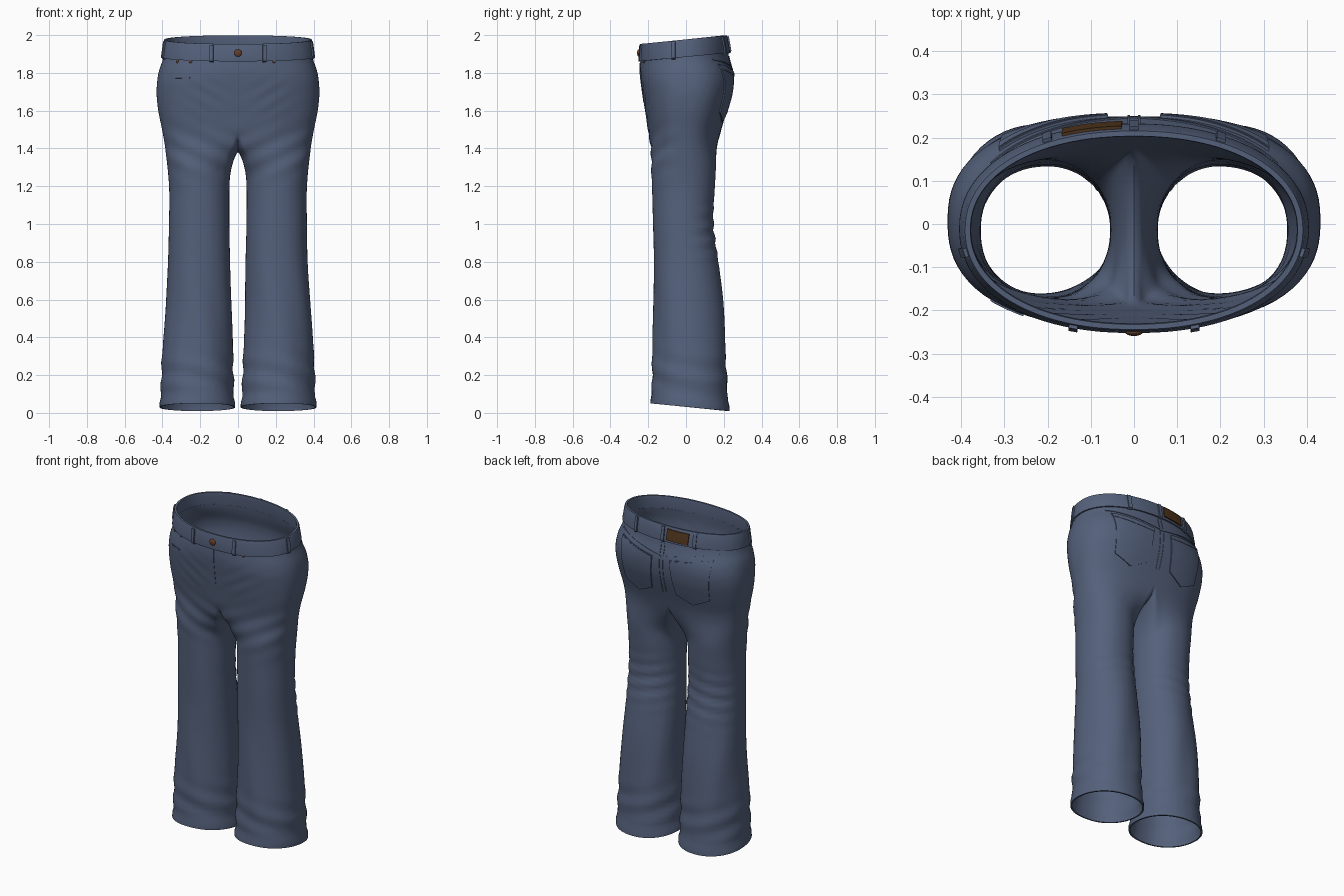
import bpy, bmesh, math
from mathutils import Vector
from mathutils.bvhtree import BVHTree

if "Cube" in bpy.data.objects:
    bpy.data.objects.remove(bpy.data.objects["Cube"])


def material(name, rgb):
    m = bpy.data.materials.new(name)
    m.use_nodes = True
    m.diffuse_color = (*rgb, 1)
    bsdf = m.node_tree.nodes["Principled BSDF"]
    bsdf.inputs["Base Color"].default_value = (*rgb, 1)
    bsdf.inputs["Roughness"].default_value = 0.8
    return m


DENIM = material("denim blue", (0.09, 0.12, 0.2))
LEATHER = material("brown leather", (0.08, 0.036, 0.012))
COPPER = material("copper", (0.13, 0.05, 0.02))

# Silhouette: height, half width, front y, back y
OUTLINE = [(0, .41, -.183, .225), (.2, .405, -.18, .215), (.4, .395, -.175, .208),
           (.6, .383, -.17, .195), (.8, .37, -.17, .17), (1, .365, -.175, .145),
           (1.2, .365, -.18, .153), (1.4, .385, -.19, .168), (1.5, .402, -.202, .187),
           (1.6, .422, -.217, .217), (1.7, .431, -.231, .243), (1.8, .421, -.243, .248),
           (1.88, .396, -.241, .228), (2, .382, -.236, .209)]
SPLIT, ARCH = 1.5, 1.385          # where the hips divide, and the top of the gap
OUTER, INNER, LEG_ROWS, HIP_ROWS = 44, 18, 66, 20


def outline(z):
    """Smoothly interpolated half width, front y and back y."""
    z = max(0, min(1.999, z))
    i = max(k for k in range(len(OUTLINE) - 1) if OUTLINE[k][0] <= z)
    rows = [OUTLINE[max(0, min(len(OUTLINE) - 1, i + k))] for k in (-1, 0, 1, 2)]
    a, b, c, d = rows
    h = c[0] - b[0]
    t = (z - b[0]) / h
    out = []
    for j in (1, 2, 3):
        m0 = (c[j] - a[j]) / (c[0] - a[0]) * h
        m1 = (d[j] - b[j]) / (d[0] - b[0]) * h
        out.append((2*t**3 - 3*t*t + 1) * b[j] + (t**3 - 2*t*t + t) * m0
                   + (3*t*t - 2*t**3) * c[j] + (t**3 - t*t) * m1)
    return out


def oval(angle, n):
    c, s = math.cos(angle), math.sin(angle)
    r = (abs(c)**n + abs(s)**n) ** (-1 / n)
    return c * r, s * r


def hip_point(angle, z, grow=0):
    w, front, back = outline(z)
    n = 2.5 - 0.35 * max(0, min(1, (z - 1.75) / .15))
    c, s = oval(angle, n)
    return c * (w + grow), (front + back) / 2 + s * ((back - front) / 2 + grow)


def leg_point(angle, z):
    w, front, back = outline(z)
    inside = 0.02 + 0.026 * min(1, z)
    c, s = oval(angle, 2.15)
    return (w + inside) / 2 + c * (w - inside) / 2, (front + back) / 2 + s * (back - front) / 2


def smooth(t):
    t = max(0, min(1, t))
    return t * t * (3 - 2 * t)


def bell(z, centre, width):
    return math.exp(-((z - centre) / width) ** 2)


def wrinkle(p):
    """Depth of the cloth folds at a point."""
    x, y, z = p
    side = abs(x)
    front, back = smooth(-y / .15), smooth(y / .12)
    d = .005 * bell(z, .95, .13) * back * math.sin(z * 80 + side * 14)
    d += .005 * bell(z, .2, .1) * math.sin(z * 48 + x * 13 + y * 9)
    d += .004 * bell(z, 1.38, .12) * front * math.sin(z * 55 - side * 28)
    d += .0035 * bell(z, 1.68, .1) * front * bell(side, .16, .1) * math.sin(z * 75 - side * 50)
    d += .003 * bell(z, .5, .35) * math.sin(x * 31 + z * 7 + y * 12)
    d += .006 * smooth((.075 - z - .1 * y) / .012)
    return d


def finish(name, bm, mat, thickness=0, offset=-1):
    mesh = bpy.data.meshes.new(name)
    bm.to_mesh(mesh)
    ob = bpy.data.objects.new(name, mesh)
    bpy.context.collection.objects.link(ob)
    mesh.materials.append(mat)
    bpy.ops.object.select_all(action="DESELECT")
    ob.select_set(True)
    bpy.context.view_layer.objects.active = ob
    if thickness:
        mod = ob.modifiers.new("cloth", "SOLIDIFY")
        mod.thickness, mod.offset = thickness, offset
        bpy.ops.object.modifier_apply(modifier=mod.name)
    bpy.ops.object.shade_smooth_by_angle(angle=math.radians(40))
    return ob


def add_grid(bm, rows, closed=False):
    vs = [[bm.verts.new(p) for p in row] for row in rows]
    n = len(rows[0])
    for a, b in zip(vs, vs[1:]):
        for i in range(n if closed else n - 1):
            j = (i + 1) % n
            bm.faces.new((a[i], a[j], b[j], b[i]))


# Trousers: each half is a hip sheet plus a leg tube, joined along the middle
def leg_column(k, sign):
    outer = k <= OUTER
    if outer:
        phi = math.pi * (k / OUTER - .5)
        theta, top_z, bias = phi * 130 / 90, SPLIT, 0
    else:
        u = (k - OUTER) / INNER
        theta = math.radians(130 + 100 * u)
        _, front, back = outline(SPLIT)
        mid, half = (front + back) / 2, (back - front) / 2
        fixed = (0, mid + half * math.cos(math.pi * u))
        bias = math.sin(math.pi * u)
        top_z = SPLIT - (SPLIT - ARCH) * bias
    pts = []
    hem = .032 - .1 * leg_point(theta, .03)[1]
    for r in range(LEG_ROWS + 1):
        z = top_z + (hem - top_z) * (r / LEG_ROWS) ** 1.2
        t = min(1, (top_z - z) / .24)
        w = smooth(t) * (1 - bias) + (1 - (1 - t) ** 3) * bias
        a, b = (hip_point(phi, z) if outer else fixed), leg_point(theta, z)
        pts.append((sign * (a[0] + (b[0] - a[0]) * w), a[1] + (b[1] - a[1]) * w, z))
    return pts


body = bmesh.new()
for sign in (1, -1):
    columns = [leg_column(k, sign) for k in range(OUTER + INNER)]
    add_grid(body, list(zip(*columns)), closed=True)
    rows = []
    for r in range(HIP_ROWS + 1):
        s = r / HIP_ROWS
        row = []
        for k in range(OUTER + 1):
            phi = math.pi * (k / OUTER - .5)
            z = SPLIT + .4 * s
            z += .1 * s * hip_point(phi, z)[1]
            x, y = hip_point(phi, z)
            row.append((sign * x, y, z))
        rows.append(row)
    add_grid(body, rows)
bmesh.ops.remove_doubles(body, verts=body.verts, dist=.0004)
crotch = [v for v in body.verts if 1.28 < v.co.z < 1.6 and abs(v.co.x) < .2]
for _ in range(6):
    bmesh.ops.smooth_vert(body, verts=crotch, factor=.4, use_axis_x=True,
                          use_axis_y=True, use_axis_z=True)
bmesh.ops.recalc_face_normals(body, faces=body.faces)
body.normal_update()
for v, move in [(v, v.normal * wrinkle(v.co)) for v in body.verts]:
    v.co += move

# Waistband: a thick slanted ring
band = bmesh.new()
profile = [(0, -.006), (0, .009), (.015, .011), (.08, .009), (.092, .006),
           (.092, -.006), (.08, -.009), (0, -.009), (0, -.006)]
rows = []
for lift, grow in profile:
    row = []
    for k in range(96):
        a = math.tau * k / 96
        y = hip_point(a, 1.93)[1]
        z = 1.885 + lift + .1 * y
        row.append((*hip_point(a, z, grow), z))
    rows.append(row)
add_grid(band, rows, closed=True)
bmesh.ops.remove_doubles(band, verts=band.verts, dist=.0001)
bmesh.ops.recalc_face_normals(band, faces=band.faces)

trees = [BVHTree.FromBMesh(body), BVHTree.FromBMesh(band)]
finish("trousers", body, DENIM, .009)
finish("waistband", band, DENIM)

FRONT, BACK, LEFT, RIGHT = -90, 90, 0, 180


def project(azimuth, lateral, z):
    """Drop a point onto the cloth from one side; lateral follows +x or +y."""
    a = math.radians(azimuth)
    out = Vector((math.cos(a), math.sin(a), 0))
    along = Vector((abs(out.y), abs(out.x), 0))
    start = along * lateral + out + Vector((0, 0, z))
    hits = [t.ray_cast(start, -out) for t in trees]
    return min((h for h in hits if h[0]), key=lambda h: h[3])[0]


def sheet(name, azimuth, fn, nu, nv, thickness, mat=DENIM):
    bm = bmesh.new()
    add_grid(bm, [[project(azimuth, *fn(i / nu, j / nv)) for i in range(nu + 1)]
                  for j in range(nv + 1)])
    return finish(name, bm, mat, thickness, 0)


def bar(name, azimuth, start, end, width, thickness, mat=DENIM, steps=16):
    """Straight strip lying on the cloth between two (lateral, z) points."""
    a, b = Vector(start), Vector(end)
    side = Vector((a.y - b.y, b.x - a.x)).normalized() * width
    return sheet(name, azimuth, lambda u, v: a.lerp(b, u) + side * (v - .5), steps, 3, thickness, mat)


# Back pockets, yoke seams and centre seam
for sign, label in ((1, "left"), (-1, "right")):
    def pocket(u, v, inset=0):
        s = 2 * u - 1
        x = .185 + s * (.125 - .022 * v)
        return sign * x, 1.825 + .02 * s - v * (.235 + .05 * (1 - abs(s)) + .02 * s)

    sheet(label + "_back_pocket", BACK, pocket, 20, 20, .013)
    sheet(label + "_pocket_hem", BACK, lambda u, v: pocket(u, .02 + .09 * v), 20, 3, .017)
    bar(label + "_yoke_seam", BACK, (0, 1.815), (sign * .33, 1.872), .007, .007)
    bar(label + "_centre_seam", BACK, (sign * .012, 1.89), (sign * .012, 1.58), .006, .006)

# Fly and coin pocket seams
bar("fly_seam", FRONT, (0, 1.855), (0, 1.64), .006, .005)
bar("coin_pocket_seam", FRONT, (-.33, 1.775), (-.255, 1.775), .007, .008)

# Belt loops and leather patch
loops = [(FRONT, .14), (FRONT, -.14), (LEFT, -.065), (RIGHT, -.065),
         (BACK, 0), (BACK, .2), (BACK, -.2)]
for azimuth, lateral in loops:
    y = project(azimuth, lateral, 1.93).y
    low = 1.878 + .1 * y
    bar("belt_loop", azimuth, (lateral, low), (lateral, low + .092), .02, .016)
bar("leather_patch", BACK, (-.165, 1.949), (-.028, 1.954), .066, .014, LEATHER)


# Button and rivets
def stud(name, x, z, radius, depth):
    bm = bmesh.new()
    bmesh.ops.create_uvsphere(bm, u_segments=20, v_segments=10, radius=1)
    for v in bm.verts:
        v.co = Vector((v.co.x * radius, v.co.y * depth, v.co.z * radius)) + project(FRONT, x, z)
    finish(name, bm, COPPER)


stud("button", 0, 1.905, .02, .009)
for x in (-.32, -.25, .19):
    stud("rivet", x, 1.86, .009, .005)
